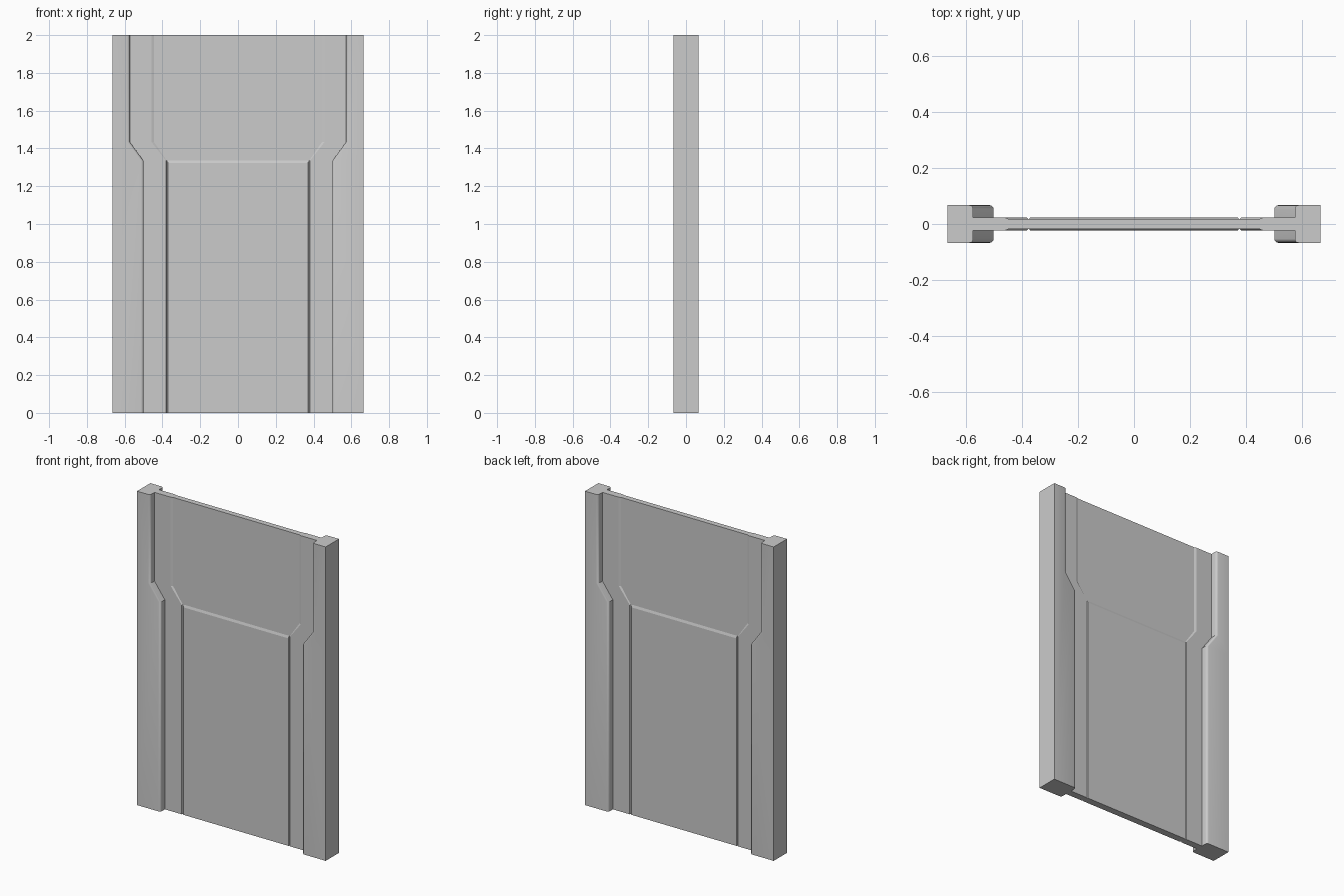
import bpy, bmesh, math

if "Cube" in bpy.data.objects:
    bpy.data.objects.remove(bpy.data.objects["Cube"])

grey = bpy.data.materials.new("plain grey")
grey.diffuse_color = (0.6, 0.6, 0.6, 1)
grey.use_nodes = True
grey.node_tree.nodes["Principled BSDF"].inputs["Base Color"].default_value = grey.diffuse_color

HEIGHT = 2.0
HALF_WIDTH = 0.665
HALF_DEPTH = 0.067
CORE = 0.0175       # half thickness of the recessed sheet
RAISED = 0.0225     # half thickness of the raised areas
Z_LOW, Z_HIGH = 1.335, 1.435   # ends of the slanted step


def loft(name, rings):
    """Join matching x-z outlines stacked along y into one closed solid."""
    bm = bmesh.new()
    loops = [[bm.verts.new((x, y, z)) for x, z in pts] for y, pts in rings]
    n = len(loops[0])
    for a, b in zip(loops, loops[1:]):
        for i in range(n):
            j = (i + 1) % n
            bm.faces.new((a[i], a[j], b[j], b[i]))
    bm.faces.new(loops[0])
    bm.faces.new(loops[-1])
    bmesh.ops.recalc_face_normals(bm, faces=bm.faces)
    mesh = bpy.data.meshes.new(name)
    bm.to_mesh(mesh)
    bm.free()
    mesh.materials.append(grey)
    obj = bpy.data.objects.new(name, mesh)
    bpy.context.collection.objects.link(obj)
    return obj


def both_sides(half):
    """Mirror (y, outline) rings from the front to the back."""
    return [(-y, p) for y, p in half] + [(y, p) for y, p in reversed(half)]


def stepped(side, low, high, outer_low, outer_high):
    """Outline whose inner edge steps outward near the top."""
    pts = [(low, 0), (low, Z_LOW), (high, Z_HIGH), (high, HEIGHT),
           (outer_high, HEIGHT), (outer_high, Z_HIGH),
           (outer_low, Z_LOW), (outer_low, 0)]
    return [(side * x, z) for x, z in pts]


def rectangle(x, top):
    return [(-x, 0), (x, 0), (x, top), (-x, top)]


# recessed sheet between the posts
loft("core_sheet", [(y, rectangle(0.62, HEIGHT)) for y in (-CORE, CORE)])

# raised lower panel with chamfered sides and top
loft("lower_panel", both_sides([
    (RAISED, rectangle(0.370, 1.322)),
    (CORE, rectangle(0.374, 1.337))]))

for side, label in ((-1, "left"), (1, "right")):
    # raised strip beside the panels
    loft(label + "_strip", both_sides([
        (RAISED, stepped(side, 0.381, 0.459, 0.53, 0.60)),
        (CORE, stepped(side, 0.377, 0.445, 0.53, 0.60))]))

    # thick post with rounded inner edges
    r = 0.014
    rings = []
    for k in range(4):
        a = math.pi / 2 * k / 3
        y = HALF_DEPTH - r + r * math.cos(a)
        d = r * (1 - math.sin(a))
        rings.append((y, stepped(side, 0.50 + d, 0.573 + d,
                                 HALF_WIDTH, HALF_WIDTH)))
    post = loft(label + "_post", both_sides(rings))
    bpy.context.view_layer.objects.active = post
    post.select_set(True)
    bpy.ops.object.shade_smooth_by_angle(angle=math.radians(32))
    post.select_set(False)
